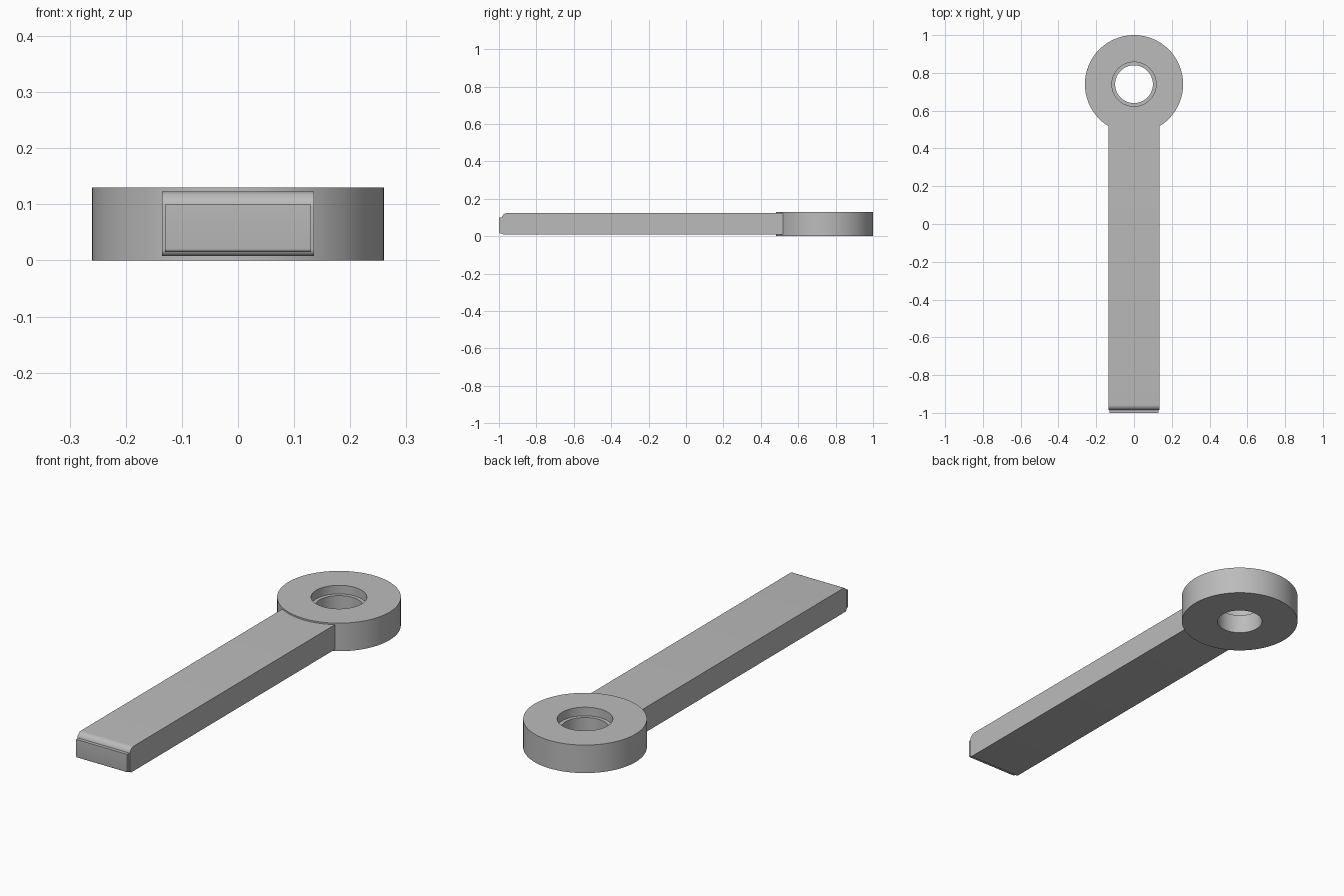
import bpy
import bmesh
from math import cos, sin, pi, radians

default = bpy.data.objects.get("Cube")
if default:
    bpy.data.objects.remove(default, do_unlink=True)

GREY = (0.5, 0.5, 0.5, 1.0)
grey = bpy.data.materials.new("plain grey")
grey.use_nodes = True
grey.diffuse_color = GREY
grey.node_tree.nodes["Principled BSDF"].inputs["Base Color"].default_value = GREY


def finish(name, bm, angle=30):
    """Turn a bmesh into a smooth-shaded object with sharp edges kept."""
    bmesh.ops.recalc_face_normals(bm, faces=bm.faces)
    mesh = bpy.data.meshes.new(name)
    bm.to_mesh(mesh)
    bm.free()
    mesh.materials.append(grey)
    obj = bpy.data.objects.new(name, mesh)
    bpy.context.collection.objects.link(obj)
    bpy.ops.object.select_all(action='DESELECT')
    obj.select_set(True)
    bpy.context.view_layer.objects.active = obj
    bpy.ops.object.shade_smooth_by_angle(angle=radians(angle))
    return obj


def lathe(name, profile, center_y, steps=96):
    """Revolve a closed (radius, z) profile around a vertical axis."""
    bm = bmesh.new()
    loops = []
    for i in range(steps):
        a = 2 * pi * i / steps
        loops.append([bm.verts.new((r * cos(a), center_y + r * sin(a), z))
                      for r, z in profile])
    n = len(profile)
    for i in range(steps):
        one, two = loops[i], loops[(i + 1) % steps]
        for j in range(n):
            k = (j + 1) % n
            bm.faces.new((one[j], two[j], two[k], one[k]))
    return finish(name, bm)


def extrude_side(name, profile, half_width):
    """Extrude a closed (y, z) side profile across x."""
    bm = bmesh.new()
    face = bm.faces.new([bm.verts.new((-half_width, y, z)) for y, z in profile])
    out = bmesh.ops.extrude_face_region(bm, geom=[face])
    verts = [v for v in out["geom"] if isinstance(v, bmesh.types.BMVert)]
    bmesh.ops.translate(bm, verts=verts, vec=(2 * half_width, 0, 0))
    return finish(name, bm)


def arc(cy, cz, r, start, end, steps=8):
    angles = [radians(start + (end - start) * i / steps) for i in range(steps + 1)]
    return [(cy + r * cos(a), cz + r * sin(a)) for a in angles]


# Ring head with a stepped through hole
lathe("ring_head", [(0.26, 0), (0.26, 0.13), (0.117, 0.13),
                    (0.117, 0.09), (0.1, 0.09), (0.1, 0)], 0.74)

# Flat handle, rounded at the free end and running into the ring
handle = [(0.56, 0.008), (0.56, 0.123)]
handle += arc(-0.957, 0.095, 0.028, 90, 180)
handle += arc(-0.973, 0.02, 0.012, 180, 270, 4)
extrude_side("handle", handle, 0.135)

# Thin raised pad on the free end
pad = [(-0.975, 0.1), (-1.0, 0.1)]
pad += arc(-0.994, 0.021, 0.006, 180, 270, 4)
pad += [(-0.975, 0.015)]
extrude_side("end_pad", pad, 0.13)
